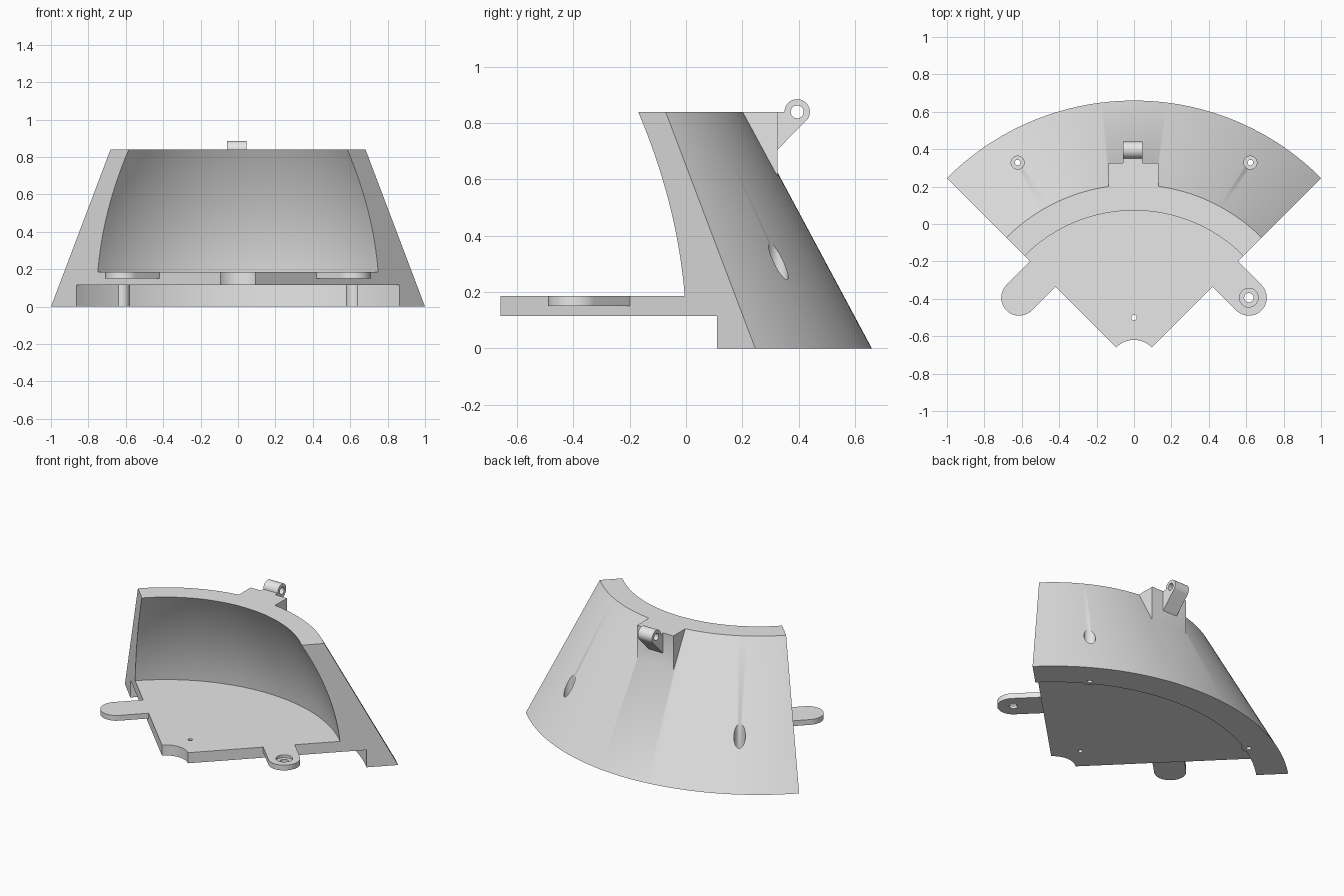
import bpy, bmesh
from math import sin, cos, pi, radians
from mathutils import Matrix, Vector

if "Cube" in bpy.data.objects:
    bpy.data.objects.remove(bpy.data.objects["Cube"], do_unlink=True)

grey = bpy.data.materials.new("plain grey")
grey.use_nodes = True
grey.diffuse_color = (0.8, 0.8, 0.8, 1)
grey.node_tree.nodes["Principled BSDF"].inputs["Base Color"].default_value = (0.8, 0.8, 0.8, 1)

AXIS_Y = -0.754   # centre of the quarter-circle plan
FLOOR_TOP, FLOOR_BASE, TOP = 0.185, 0.115, 0.84


def finish(name, bm):
    bmesh.ops.recalc_face_normals(bm, faces=bm.faces)
    mesh = bpy.data.meshes.new(name)
    bm.to_mesh(mesh)
    bm.free()
    mesh.materials.append(grey)
    obj = bpy.data.objects.new(name, mesh)
    bpy.context.collection.objects.link(obj)
    return obj


def activate(obj):
    bpy.ops.object.select_all(action='DESELECT')
    obj.select_set(True)
    bpy.context.view_layer.objects.active = obj


def combine(obj, other, operation):
    activate(obj)
    mod = obj.modifiers.new("combine", 'BOOLEAN')
    mod.operation, mod.solver, mod.object = operation, 'EXACT', other
    bpy.ops.object.modifier_apply(modifier=mod.name)
    bpy.data.objects.remove(other, do_unlink=True)


def prism(name, outline, low, high, matrix=Matrix()):
    """Extrude a flat outline from low to high along local z."""
    bm = bmesh.new()
    face = bm.faces.new([bm.verts.new((u, v, low)) for u, v in outline])
    new = bmesh.ops.extrude_face_region(bm, geom=[face])["geom"]
    bmesh.ops.translate(bm, vec=(0, 0, high - low),
                        verts=[g for g in new if isinstance(g, bmesh.types.BMVert)])
    bm.transform(matrix)
    return finish(name, bm)


def arc(centre, radius, start, end, steps=24):
    return [(centre[0] + radius * cos(radians(start + (end - start) * i / steps)),
             centre[1] + radius * sin(radians(start + (end - start) * i / steps)))
            for i in range(steps + 1)]


def drill(obj, centre, radius, low, high, matrix=Matrix()):
    circle = arc(centre, radius, 0, 360, 32)[:-1]
    combine(obj, prism("drill", circle, low, high, matrix), 'DIFFERENCE')


def sector(name, profile, steps=64):
    """Sweep a radius/height profile through a quarter turn."""
    bm = bmesh.new()
    rings = []
    for i in range(steps + 1):
        a = pi / 4 + pi / 2 * i / steps
        rings.append([bm.verts.new((r * cos(a), AXIS_Y + r * sin(a), z)) for r, z in profile])
    n = len(profile)
    for a, b in zip(rings, rings[1:]):
        for j in range(n):
            k = (j + 1) % n
            bm.faces.new((a[j], a[k], b[k], b[j]))
    bm.faces.new(rings[0])
    bm.faces.new(rings[-1])
    return finish(name, bm)


# Curved wall and floor in one swept section, inner side bowed outward
inner = []
for i in range(17):
    t = i / 16
    radius = 0.826 + (1.06 - 0.826) * t + 0.16 * t * (1 - t)
    inner.append((radius, TOP + (FLOOR_TOP - TOP) * t))
body = sector("wall_and_floor", [(0.134, FLOOR_BASE), (1.222, FLOOR_BASE), (1.222, 0),
                                 (1.414, 0), (0.964, TOP)] + inner + [(0.134, FLOOR_TOP)])

# Local x, y, z become world y, z, x for parts extruded sideways
sideways = Matrix(((0, 0, 1, 0), (1, 0, 0, 0), (0, 1, 0, 0), (0, 0, 0, 1)))

# Block behind the top rim
block = prism("rim_block", [(0.14, TOP), (0.325, TOP), (0.325, 0.6), (0.27, 0.6)],
              -0.135, 0.13, sideways)
combine(body, block, 'UNION')

# Screw bosses with counterbored vertical holes
for side in (-1, 1):
    spot = (side * 0.622, 0.328)
    boss = prism("boss", arc(spot, 0.043, 0, 360, 32)[:-1], 0, 0.14)
    combine(body, boss, 'UNION')
    drill(body, spot, 0.035, 0.09, 1)
    drill(body, spot, 0.015, -0.1, 0.2)

# Small locating hole in the floor
drill(body, (0, -0.5), 0.014, 0, 0.3)

# Hinge lug on the block
knuckle = (0.395, TOP)
lug = prism("hinge_lug", [(0.325, 0.706), (0.325, TOP)] + arc(knuckle, 0.045, 180, -45),
            -0.06, 0.045, sideways)
drill(lug, knuckle, 0.023, -0.2, 0.2, sideways)

# Mounting tabs square to the straight floor edges
tabs = []
for side, name in ((-1, "right_mount_tab"), (1, "left_mount_tab")):
    place = (Matrix.Translation(Vector((side * 0.614, -0.394, 0)))
             @ Matrix.Rotation(-pi / 4 if side > 0 else -3 * pi / 4, 4, 'Z'))
    tab = prism(name, [(-0.18, -0.096)] + arc((0, 0), 0.096, -90, 90) + [(-0.18, 0.096)],
                0.15, FLOOR_TOP, place)
    drill(tab, (0, 0), 0.05, 0.167, 0.3, place)
    drill(tab, (0, 0), 0.025, 0.1, 0.3, place)
    tabs.append(tab)

for obj in [body, lug] + tabs:
    activate(obj)
    bpy.ops.object.shade_smooth_by_angle(angle=radians(30))
